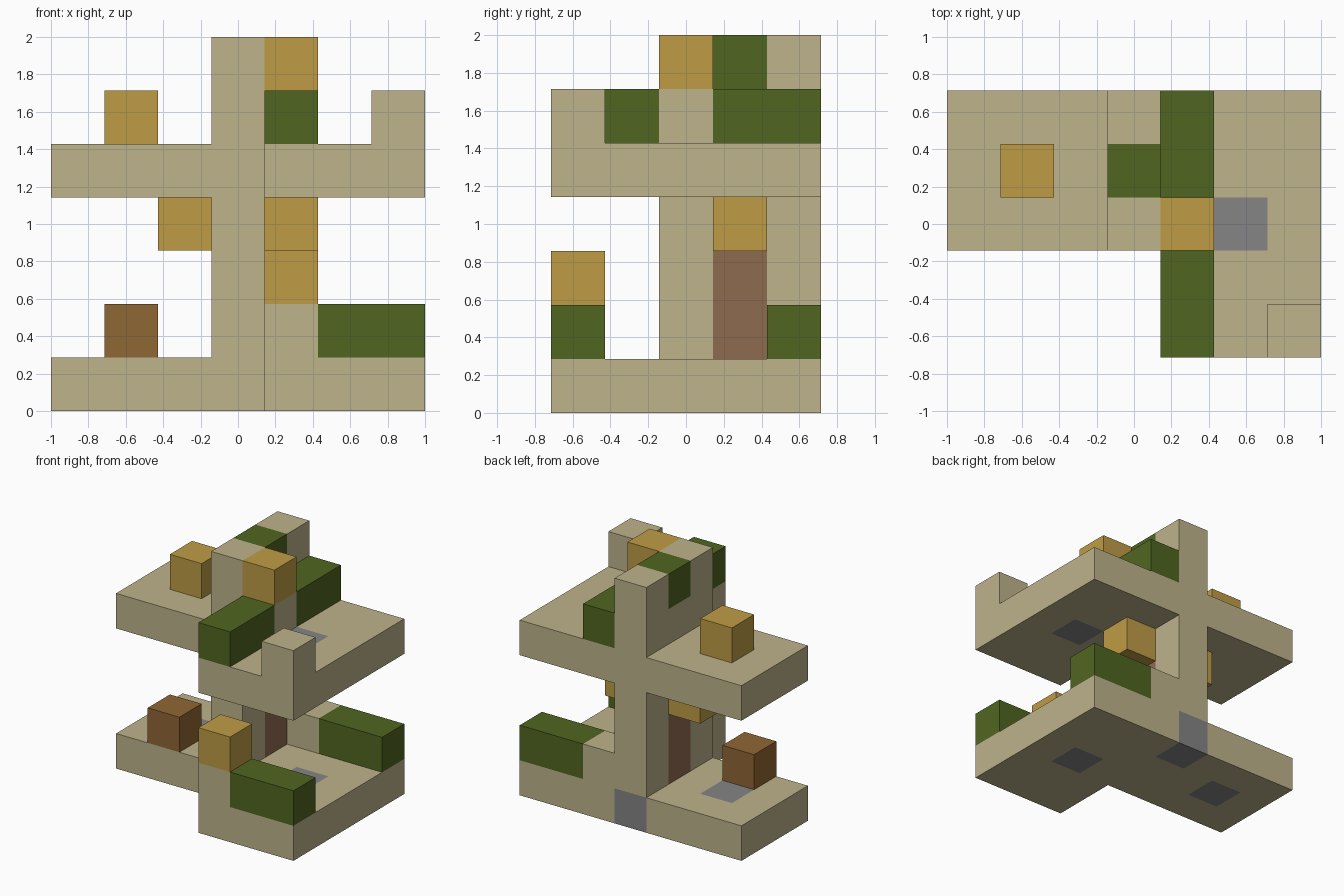
import bpy, bmesh, math
from mathutils import Vector

if "Cube" in bpy.data.objects:
    bpy.data.objects.remove(bpy.data.objects["Cube"], do_unlink=True)

CELL = 2 / 7                                   # the model is a 7 x 5 x 7 block grid
ORIGIN = Vector((-3.5, -2.5, 0))


def linear(c):
    c /= 255
    return c / 12.92 if c <= 0.04045 else ((c + 0.055) / 1.055) ** 2.4


def material(name, *rgb):
    mat = bpy.data.materials.new(name)
    mat.use_nodes = True
    colour = [linear(c) for c in rgb] + [1]
    mat.diffuse_color = colour
    bsdf = mat.node_tree.nodes["Principled BSDF"]
    bsdf.inputs["Base Color"].default_value = colour
    bsdf.inputs["Roughness"].default_value = 0.9
    return mat


sand = material("sandstone", 189, 179, 139)
green = material("leaf green", 80, 102, 32)
amber = material("lamp amber", 191, 156, 70)
brown = material("crate brown", 143, 103, 51)
russet = material("door russet", 143, 107, 80)
grey = material("stone grey", 133, 133, 133)

# Each part: name, material, then boxes as (first cell, size in cells).
# A later part takes over the cells of an earlier one.
parts = [
    ("lower_floor", sand, [((0, 2, 0), (7, 3, 1)), ((4, 0, 0), (3, 2, 1))]),
    ("upper_floor", sand, [((0, 2, 4), (7, 3, 1)), ((4, 0, 4), (3, 2, 1))]),
    ("dividing_wall", sand, [((3, 2, 0), (1, 3, 7)), ((4, 2, 5), (1, 1, 1))]),
    ("hedge_posts", sand, [((4, 0, 1), (1, 1, 1)), ((4, 4, 1), (1, 1, 1))]),
    ("corner_post", sand, [((6, 0, 5), (1, 1, 1))]),
    ("door", russet, [((3, 3, 1), (1, 1, 2))]),
    ("lower_hedge_front", green, [((5, 0, 1), (2, 1, 1))]),
    ("lower_hedge_back", green, [((5, 4, 1), (2, 1, 1))]),
    ("upper_hedge_front", green, [((4, 0, 5), (1, 2, 1))]),
    ("upper_hedge_back", green, [((4, 3, 5), (1, 2, 1))]),
    ("wall_top_plant", green, [((3, 3, 6), (1, 1, 1))]),
    ("door_lamp_right", amber, [((2, 3, 3), (1, 1, 1))]),
    ("door_lamp_left", amber, [((4, 3, 3), (1, 1, 1))]),
    ("post_lamp", amber, [((4, 0, 2), (1, 1, 1))]),
    ("wall_top_lamp", amber, [((4, 2, 6), (1, 1, 1))]),
    ("floor_lamp", amber, [((1, 3, 5), (1, 1, 1))]),
    ("crate", brown, [((1, 2, 1), (1, 1, 1))]),
    ("lower_paving", grey, [((5, 2, 0), (1, 1, 1)), ((3, 4, 0), (1, 1, 1)),
                            ((1, 3, 0), (1, 1, 1))]),
    ("upper_paving", grey, [((5, 2, 4), (1, 1, 1))]),
]

# Claim the grid cells
owner = {}
for name, mat, boxes in parts:
    for start, size in boxes:
        for i in range(size[0]):
            for j in range(size[1]):
                for k in range(size[2]):
                    owner[start[0] + i, start[1] + j, start[2] + k] = name


def add_outer_faces(bm, cell):
    """Add the sides of a cell that border empty space."""
    for axis in range(3):
        for sign in (-1, 1):
            n = Vector((0, 0, 0))
            n[axis] = sign
            if tuple(int(a + b) for a, b in zip(cell, n)) in owner:
                continue
            u = Vector((0, 0, 0))
            u[(axis + 1) % 3] = 0.5
            v = n.cross(u)
            mid = Vector(cell) + Vector((0.5, 0.5, 0.5)) + n / 2 + ORIGIN
            corners = (mid - u - v, mid + u - v, mid + u + v, mid - u + v)
            bm.faces.new([bm.verts.new(c * CELL) for c in corners])


# Build every part as one clean shell
for name, mat, boxes in parts:
    bm = bmesh.new()
    for cell, part in owner.items():
        if part == name:
            add_outer_faces(bm, cell)
    bmesh.ops.remove_doubles(bm, verts=bm.verts, dist=0.001)
    bmesh.ops.dissolve_limit(bm, angle_limit=math.radians(1),
                             verts=bm.verts, edges=bm.edges)
    mesh = bpy.data.meshes.new(name)
    bm.to_mesh(mesh)
    bm.free()
    mesh.materials.append(mat)
    bpy.context.collection.objects.link(bpy.data.objects.new(name, mesh))
